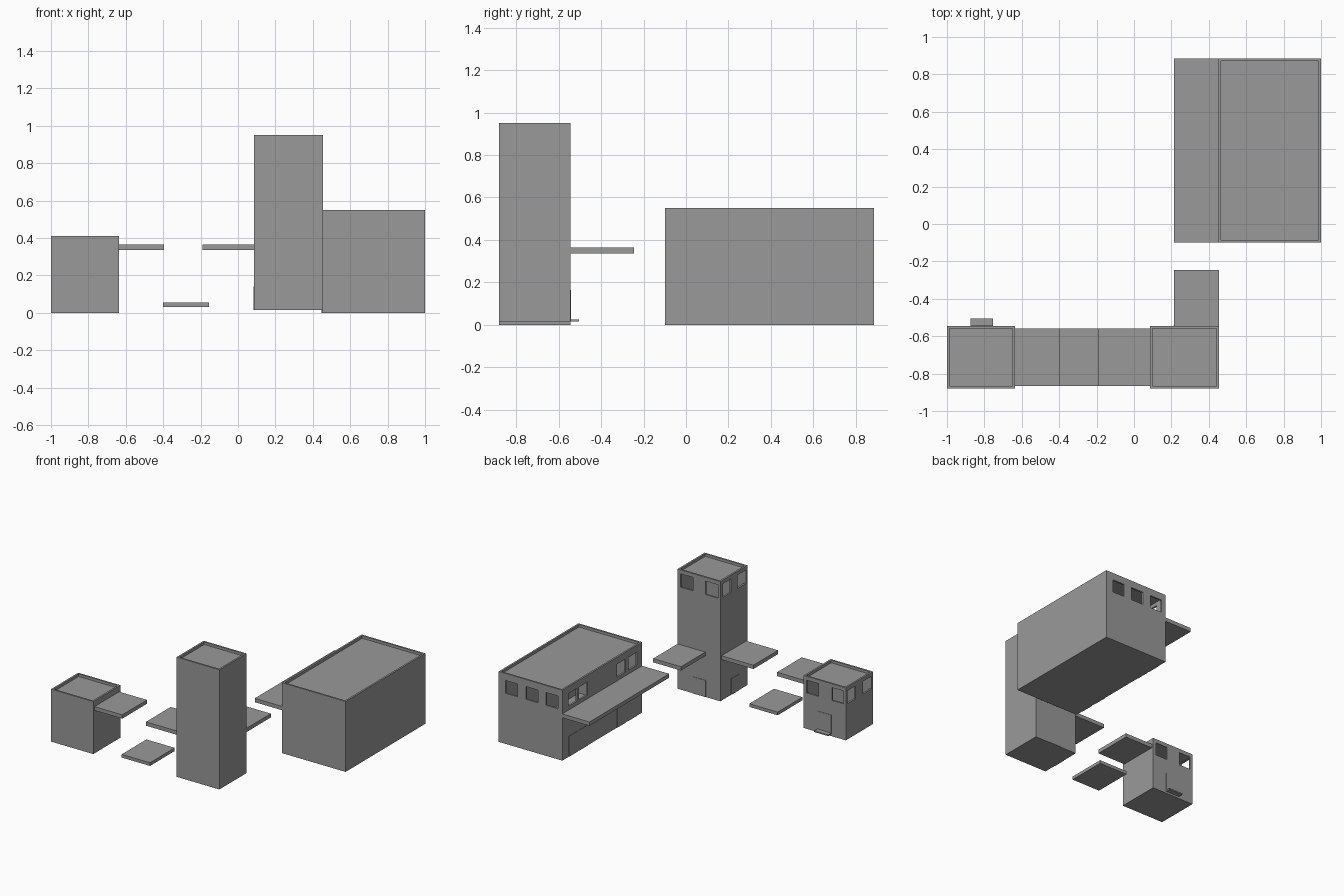
import bpy

if "Cube" in bpy.data.objects:
    bpy.data.objects.remove(bpy.data.objects["Cube"], do_unlink=True)

# One plain concrete colour
grey = bpy.data.materials.new("concrete_grey")
grey.use_nodes = True
colour = (0.32, 0.32, 0.32, 1)
grey.diffuse_color = colour
grey.node_tree.nodes["Principled BSDF"].inputs["Base Color"].default_value = colour

WALL = 0.014
RECESS = 0.02
SIGN = [(a, b, c) for a in (0, 1) for b in (0, 1) for c in (0, 1)]
QUADS = [(0, 1, 3, 2), (4, 6, 7, 5), (0, 4, 5, 1), (2, 3, 7, 6), (0, 2, 6, 4), (1, 5, 7, 3)]


def box(name, x, y, z):
    """Box spanning the given (low, high) ranges."""
    mesh = bpy.data.meshes.new(name)
    mesh.from_pydata([(x[a], y[b], z[c]) for a, b, c in SIGN], [], QUADS)
    mesh.materials.append(grey)
    obj = bpy.data.objects.new(name, mesh)
    bpy.context.collection.objects.link(obj)
    return obj


def cut(body, x, y, z):
    """Subtract a box from the body and bake the result."""
    cutter = box("cutter", x, y, z)
    cutter.hide_render = True
    mod = body.modifiers.new("cut", "BOOLEAN")
    mod.operation = "DIFFERENCE"
    mod.solver = "EXACT"
    mod.object = cutter
    graph = bpy.context.evaluated_depsgraph_get()
    baked = bpy.data.meshes.new_from_object(body.evaluated_get(graph))
    body.modifiers.clear()
    body.data = baked
    bpy.data.objects.remove(cutter, do_unlink=True)


def building(name, x, y, z, back, side, sill, head):
    """Hollow block with a sunken roof, and windows in its back and -x walls."""
    body = box(name, x, y, z)
    inner_x = (x[0] + WALL, x[1] - WALL)
    inner_y = (y[0] + WALL, y[1] - WALL)
    cut(body, inner_x, inner_y, (z[1] - RECESS, z[1] + WALL))
    cut(body, inner_x, inner_y, (z[0] + WALL, z[1] - RECESS - WALL / 2))
    for span in back:
        cut(body, span, (y[1] - 1.5 * WALL, y[1] + WALL), (sill, head))
    for span in side:
        cut(body, (x[0] - WALL, x[0] + 1.5 * WALL), span, (sill, head))
    return body


# Row of buildings
front_y = (-0.88, -0.545)
building("hut", (-1, -0.635), front_y, (0, 0.41),
         [(-0.98, -0.88), (-0.765, -0.66)], [(-0.86, -0.76), (-0.665, -0.565)], 0.28, 0.38)
building("tower", (0.085, 0.455), front_y, (0.015, 0.95),
         [(0.105, 0.215), (0.32, 0.43)], [(-0.86, -0.755), (-0.68, -0.58)], 0.815, 0.92)
hall_bays = [(-0.035, 0.07), (0.105, 0.21), (0.575, 0.68), (0.7, 0.805)]
building("hall", (0.45, 1), (-0.1, 0.885), (0, 0.55),
         [(0.485, 0.59), (0.66, 0.765), (0.835, 0.94)], hall_bays, 0.395, 0.495)

# Canopies and the free standing platform
canopy_z = (0.335, 0.365)
slab_y = (-0.865, -0.56)
box("hut_canopy", (-0.635, -0.395), slab_y, canopy_z)
box("tower_side_canopy", (-0.19, 0.085), slab_y, canopy_z)
box("tower_back_canopy", (0.215, 0.455), (-0.545, -0.245), canopy_z)
box("hall_canopy", (0.215, 0.45), (-0.1, 0.885), canopy_z)
box("low_platform", (-0.4, -0.155), slab_y, (0.03, 0.055))

# Doors as thin plates, and the hut doorstep
THIN = 0.003
box("hut_door", (-0.875, -0.755), (-0.545, -0.545 + THIN), (0.015, 0.165))
box("hut_doorstep", (-0.875, -0.755), (-0.545, -0.505), (0.015, 0.025))
box("tower_back_door", (0.21, 0.33), (-0.545, -0.545 + THIN), (0.015, 0.145))
box("tower_side_door", (0.085 - THIN, 0.085), (-0.78, -0.68), (0.015, 0.14))
for i, bay in enumerate(hall_bays):
    box(f"hall_door_{i + 1}", (0.45 - THIN, 0.45), bay, (0, 0.16))
